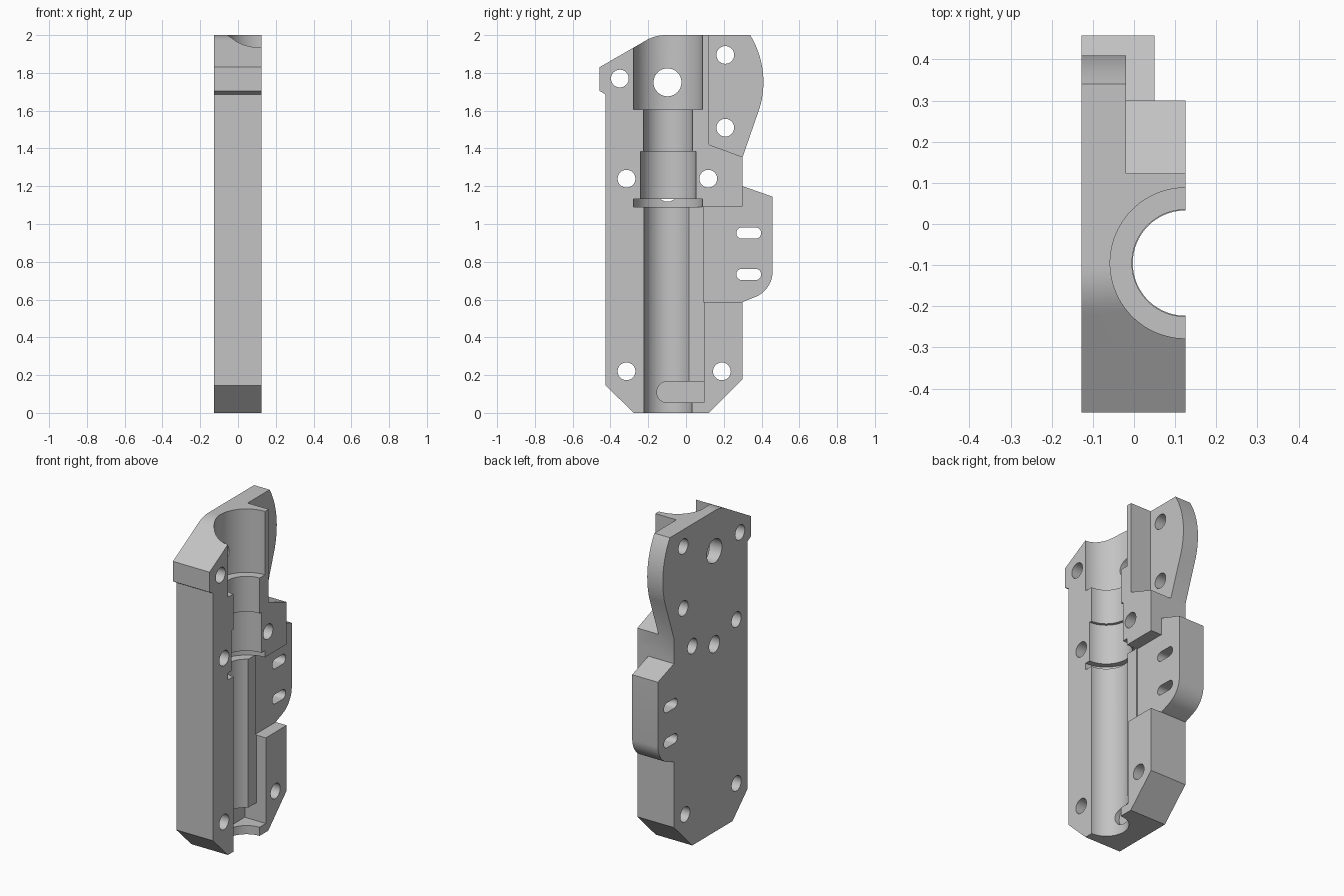
import bpy, bmesh, math
from mathutils import Vector

if "Cube" in bpy.data.objects:
    bpy.data.objects.remove(bpy.data.objects["Cube"])

BACK, FACE = -0.127, 0.125      # back wall and split face in x
AXIS = -0.095                   # y of the bore axis, which lies in the split face


def arc(a, b, c, n=10):
    """Points on the circle through a, b and c."""
    a, b, c = Vector(a), Vector(b), Vector(c)
    d = 2 * (a.x * (b.y - c.y) + b.x * (c.y - a.y) + c.x * (a.y - b.y))
    A, B, C = a.length_squared, b.length_squared, c.length_squared
    o = Vector(((A * (b.y - c.y) + B * (c.y - a.y) + C * (a.y - b.y)) / d,
                (A * (c.x - b.x) + B * (a.x - c.x) + C * (b.x - a.x)) / d))
    t0 = math.atan2(a.y - o.y, a.x - o.x)
    t1 = math.atan2(c.y - o.y, c.x - o.x)
    dt = (t1 - t0 + math.pi) % (2 * math.pi) - math.pi
    r = (a - o).length
    return [(o.x + r * math.cos(t0 + dt * i / n), o.y + r * math.sin(t0 + dt * i / n))
            for i in range(n + 1)]


def finish(name, bm):
    bmesh.ops.recalc_face_normals(bm, faces=bm.faces)
    me = bpy.data.meshes.new(name)
    bm.to_mesh(me)
    bm.free()
    ob = bpy.data.objects.new(name, me)
    bpy.context.collection.objects.link(ob)
    return ob


def prism(name, outline, x0, x1):
    """Extrude a (y, z) outline along x."""
    bm = bmesh.new()
    f = bm.faces.new([bm.verts.new((x0, y, z)) for y, z in outline])
    ext = bmesh.ops.extrude_face_region(bm, geom=[f])
    verts = [v for v in ext["geom"] if isinstance(v, bmesh.types.BMVert)]
    bmesh.ops.translate(bm, verts=verts, vec=(x1 - x0, 0, 0))
    return finish(name, bm)


def stadium(y0, y1, z, r, n=32):
    """Outline of a rounded slot; a circle when y0 equals y1."""
    pts = []
    for yc, start in ((y1, -math.pi / 2), (y0, math.pi / 2)):
        for i in range(n // 2 + (y0 != y1)):
            t = start + 2 * math.pi * i / n
            pts.append((yc + r * math.cos(t), z + r * math.sin(t)))
    return pts


def lathe(name, profile, n=72):
    """Revolve (radius, z) steps around the bore axis."""
    bm = bmesh.new()
    rings = [[bm.verts.new((FACE + r * math.cos(2 * math.pi * (i + .5) / n),
                            AXIS + r * math.sin(2 * math.pi * (i + .5) / n), z))
              for i in range(n)] for r, z in profile]
    for a, b in zip(rings, rings[1:]):
        for i in range(n):
            bm.faces.new((a[i], a[(i + 1) % n], b[(i + 1) % n], b[i]))
    bm.faces.new(rings[0])
    bm.faces.new(rings[-1])
    return finish(name, bm)


# housing half: full side outline
outline = [(-0.277, 0), (0.12, 0), (0.30, 0.18), (0.30, 0.587)]
outline += arc((0.37, 0.615), (0.432, 0.665), (0.458, 0.74))
outline += [(0.458, 1.145), (0.30, 1.20), (0.30, 1.355)]
outline += arc((0.39, 1.615), (0.41, 1.75), (0.34, 2.0), 16)
outline += arc((-0.10, 2.0), (-0.165, 1.992), (-0.22, 1.967), 8)
outline += [(-0.458, 1.83), (-0.458, 1.705), (-0.425, 1.685), (-0.425, 0.145)]
body = prism("housing_half", outline, BACK, FACE)

cutters = []
# stepped bore along the split face
cutters.append(lathe("bore_cutter", [
    (0.128, -0.1), (0.128, 1.09), (0.183, 1.09), (0.183, 1.133), (0.147, 1.133),
    (0.147, 1.385), (0.13, 1.385), (0.13, 1.605), (0.183, 1.605), (0.183, 2.1)]))

# recessed faces: upper ear, side flange and the strip beside the bore
cutters.append(prism("ear_recess_cutter", [
    (0.123, 1.42), (0.30, 1.355), (0.6, 1.245), (0.6, 2.1), (0.123, 2.1)], -0.02, 0.3))
cutters.append(prism("flange_recess_cutter", [
    (0.092, 0.587), (0.6, 0.587), (0.6, 1.25), (0.30, 1.25), (0.30, 1.092), (0.092, 1.092)],
    0.05, 0.31))
cutters.append(prism("relief_cutter", [
    (-0.05, 0.054), (0.095, 0.054), (0.095, 1.091), (-0.05, 1.091)], 0.06, 0.32))

# rounded pocket across the bottom of the bore
pocket = [(0.095, 0.054), (0.095, 0.166)]
pocket += arc((-0.098, 0.166), (-0.138, 0.15), (-0.154, 0.11), 8)
pocket += arc((-0.154, 0.11), (-0.138, 0.07), (-0.098, 0.054), 8)[1:]
cutters.append(prism("pocket_cutter", pocket, -0.02, 0.33))

# side port running from the front edge into the bore
bm = bmesh.new()
bmesh.ops.create_cone(bm, cap_ends=True, segments=40, radius1=0.076, radius2=0.076, depth=0.5)
for v in bm.verts:
    v.co = (FACE + v.co.x, AXIS - 0.25 + v.co.z, 1.493 + v.co.y)
cutters.append(finish("port_cutter", bm))

# screw holes, cross hole, blind hole in the back and two flange slots
for y, z in ((-0.35, 1.77), (0.208, 1.895), (0.208, 1.51), (-0.315, 1.24),
             (0.118, 1.24), (-0.315, 0.22), (0.19, 0.22)):
    cutters.append(prism("screw_hole_cutter", stadium(y, y, z, 0.047), -0.3, 0.34))
cutters.append(prism("cross_hole_cutter", stadium(-0.098, -0.098, 1.75, 0.074, 40), -0.3, 0.34))
cutters.append(prism("blind_hole_cutter", stadium(-0.098, -0.098, 1.17, 0.052), -0.3, -0.05))
for z in (0.952, 0.733):
    cutters.append(prism("slot_cutter", stadium(0.296, 0.368, z, 0.03, 24), -0.3, 0.34))

# cut everything out of the housing, then remove the cutters
for c in cutters:
    c.hide_render = True
    m = body.modifiers.new(c.name, "BOOLEAN")
    m.operation, m.solver, m.object = "DIFFERENCE", "EXACT", c
dg = bpy.context.evaluated_depsgraph_get()
mesh = bpy.data.meshes.new_from_object(body.evaluated_get(dg))
body.modifiers.clear()
body.data = mesh
for c in cutters:
    bpy.data.objects.remove(c)

# plain grey finish with sharp machined edges
grey = bpy.data.materials.new("light_grey")
grey.diffuse_color = (0.55, 0.55, 0.55, 1)
grey.use_nodes = True
grey.node_tree.nodes["Principled BSDF"].inputs["Base Color"].default_value = grey.diffuse_color
mesh.materials.clear()
mesh.materials.append(grey)
bpy.context.view_layer.objects.active = body
body.select_set(True)
bpy.ops.object.shade_smooth_by_angle(angle=math.radians(25))
